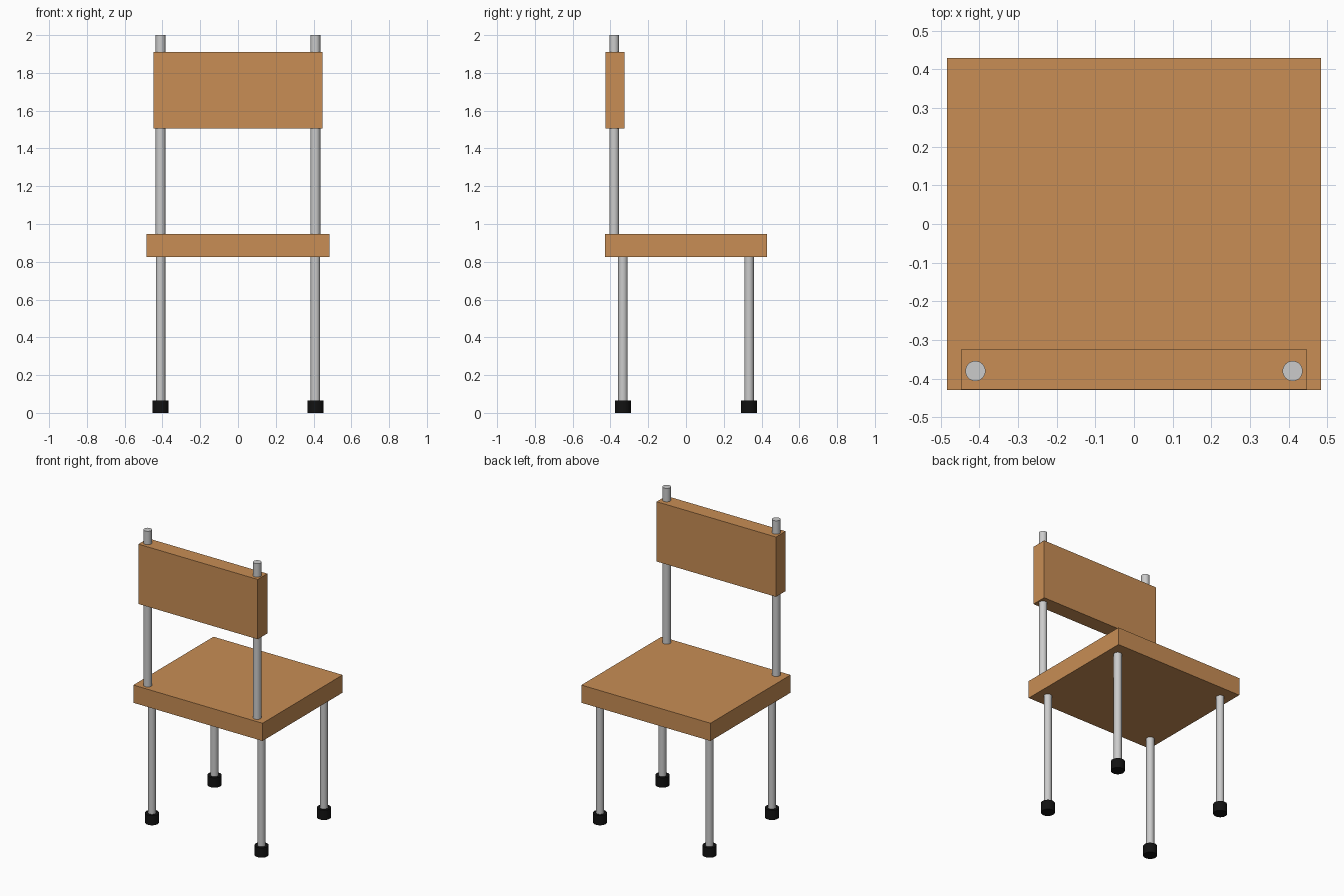
import bpy
import math

if "Cube" in bpy.data.objects:
    bpy.data.objects.remove(bpy.data.objects["Cube"])


def material(name, color):
    m = bpy.data.materials.new(name)
    m.diffuse_color = (*color, 1)
    m.use_nodes = True
    m.node_tree.nodes["Principled BSDF"].inputs["Base Color"].default_value = m.diffuse_color
    return m


wood = material("wood", (0.58, 0.27, 0.09))
rubber = material("black_rubber", (0.006, 0.006, 0.006))


def box(name, size, center, mat):
    bpy.ops.mesh.primitive_cube_add(size=1, location=center)
    ob = bpy.context.object
    ob.name = name
    ob.scale = size
    bpy.ops.object.transform_apply(location=False, rotation=False, scale=True)
    ob.data.materials.append(mat)


def rod(name, x, y, z0, z1, radius, mat=None):
    bpy.ops.mesh.primitive_cylinder_add(vertices=32, radius=radius, depth=z1 - z0,
                                        location=(x, y, (z0 + z1) / 2))
    ob = bpy.context.object
    ob.name = name
    if mat:
        ob.data.materials.append(mat)
    bpy.ops.object.shade_smooth_by_angle(angle=math.radians(30))


# Seat slab and backrest board
box("seat", (0.967, 0.857, 0.12), (0, 0, 0.886), wood)
box("backrest", (0.894, 0.103, 0.405), (0, -0.376, 1.707), wood)

for side, x in (("left", -0.41), ("right", 0.41)):
    # Backrest post, running through the board and into the seat
    rod(f"{side}_backrest_post", x, -0.38, 0.89, 2.0, 0.026)
    # Legs with rubber feet
    for end, y in (("front", -0.334), ("rear", 0.334)):
        rod(f"{end}_{side}_leg", x, y, 0.03, 0.86, 0.025)
        rod(f"{end}_{side}_foot", x, y, 0.0, 0.066, 0.043, rubber)
